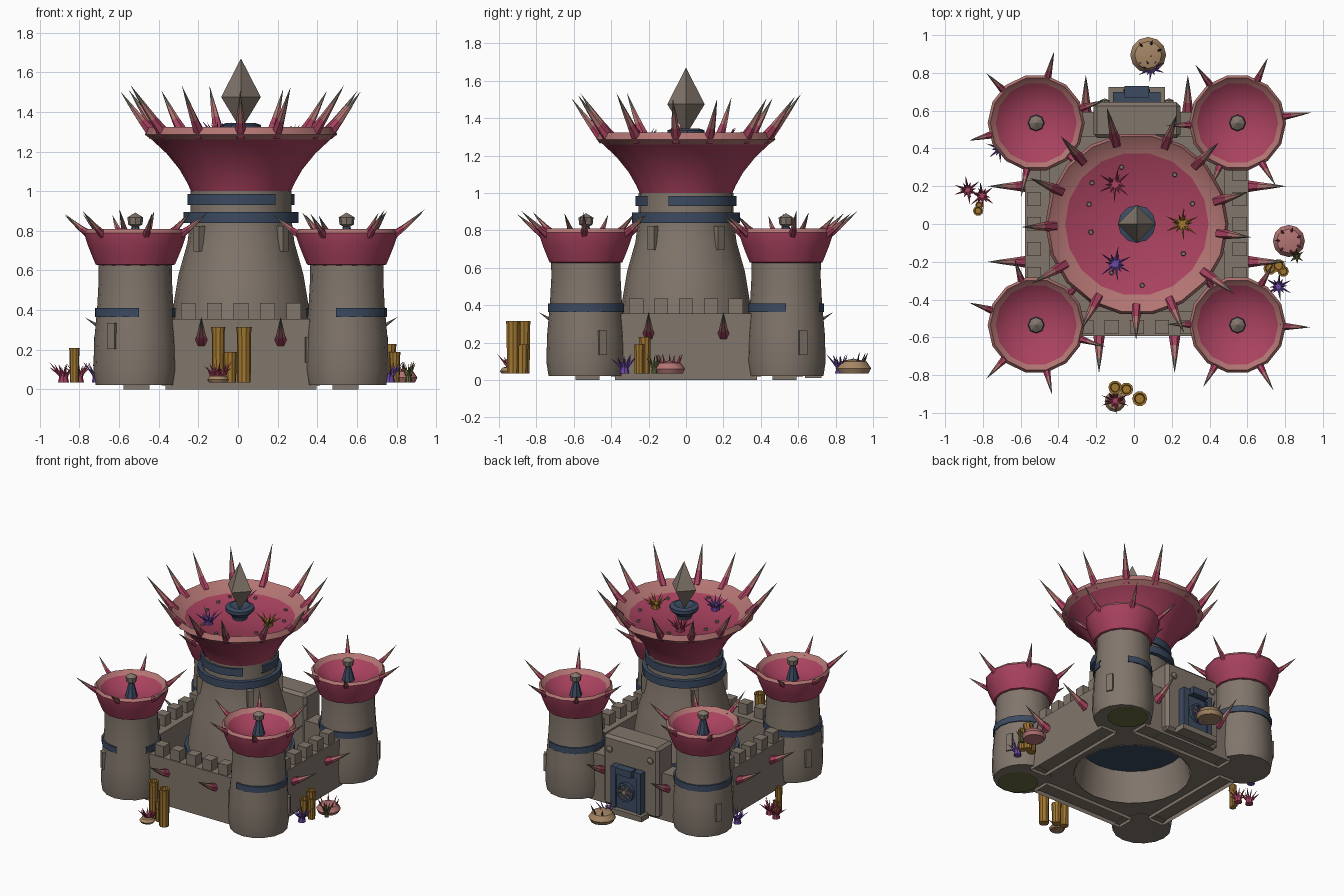
import bpy, bmesh, math, random
from math import cos, sin, radians, pi
from mathutils import Matrix, Vector

random.seed(4)
cube = bpy.data.objects.get("Cube")
if cube:
    bpy.data.objects.remove(cube)

COLOURS = {
    "stone": (0.22, 0.18, 0.147), "navy": (0.045, 0.07, 0.12),
    "pink": (0.40, 0.055, 0.115), "rim_pink": (0.45, 0.178, 0.172),
    "gold": (0.36, 0.185, 0.03), "purple": (0.16, 0.07, 0.40),
    "olive": (0.14, 0.15, 0.05), "sand": (0.38, 0.24, 0.13),
    "charcoal": (0.04, 0.04, 0.05),
}
NAMES = list(COLOURS)
MATS = []
for name, rgb in COLOURS.items():
    m = bpy.data.materials.new(name)
    m.use_nodes = True
    m.diffuse_color = (*rgb, 1)
    m.node_tree.nodes["Principled BSDF"].inputs["Base Color"].default_value = (*rgb, 1)
    MATS.append(m)
CX = 0.015


def at(x, y, z=0.0):
    return Matrix.Translation((x, y, z))


def finish(bm, name, smooth=True):
    """Turn a bmesh into an object that carries only the materials it uses."""
    bmesh.ops.remove_doubles(bm, verts=bm.verts, dist=1e-5)
    used = sorted({f.material_index for f in bm.faces})
    for f in bm.faces:
        f.material_index = used.index(f.material_index)
    mesh = bpy.data.meshes.new(name)
    bm.to_mesh(mesh)
    bm.free()
    for i in used:
        mesh.materials.append(MATS[i])
    ob = bpy.data.objects.new(name, mesh)
    bpy.context.collection.objects.link(ob)
    if smooth:
        bpy.ops.object.select_all(action='DESELECT')
        ob.select_set(True)
        bpy.context.view_layer.objects.active = ob
        bpy.ops.object.shade_smooth_by_angle(angle=radians(35))
    return ob


def lathe(bm, prof, n, mat, mtx=Matrix(), arc=(0, 360), bend=0.0):
    """Revolve (radius, height) points; mat is one name or one per strip."""
    full = arc[1] - arc[0] == 360
    count = n if full else n + 1
    rings = []
    for k, (r, z) in enumerate(prof):
        lift = Vector((0, 0, bend * (k / (len(prof) - 1)) ** 2))
        ring = []
        for i in range(count):
            a = radians(arc[0] + (arc[1] - arc[0]) * i / n)
            ring.append(bm.verts.new(mtx @ Vector((r * cos(a), r * sin(a), z)) + lift))
        rings.append(ring)
    for k in range(len(prof) - 1):
        lo, hi = rings[k], rings[k + 1]
        for i in range(n):
            j = (i + 1) % count
            f = bm.faces.new((lo[i], lo[j], hi[j], hi[i]))
            f.material_index = NAMES.index(mat if isinstance(mat, str) else mat[k])


def box(bm, size, mat, mtx):
    made = bmesh.ops.create_cube(bm, size=1, matrix=mtx @ Matrix.Diagonal((*size, 1)))
    for f in {f for v in made["verts"] for f in v.link_faces}:
        f.material_index = NAMES.index(mat)


def spike(bm, base, tip, r, mats, n=6, bend=0.0):
    base, tip = Vector(base), Vector(tip) - Vector((0, 0, bend))
    d = tip - base
    mtx = Matrix.Translation(base) @ d.to_track_quat('Z', 'Y').to_matrix().to_4x4()
    L = d.length
    lathe(bm, [(0, 0), (r, 0), (r * 0.65, L * 0.35), (r * 0.38, L * 0.65), (0, L)],
          n, [mats[0], *mats], mtx, bend=bend)


def ring_spikes(bm, x, y, count, phase, r0, z0, r1, z1, thick, mats, bend=0.03):
    for i in range(count):
        a = radians(phase + 360 * i / count + random.uniform(-4, 4))
        k = random.uniform(-0.02, 0.02)
        spike(bm, (x + r0 * cos(a), y + r0 * sin(a), z0),
              (x + (r1 + k) * cos(a), y + (r1 + k) * sin(a), z1 + k), thick, mats, bend=bend)


def band(bm, r, z0, z1, n, mtx, arc=(0, 360)):
    lathe(bm, [(r - 0.03, z0), (r, z0), (r, z1), (r - 0.03, z1), (r - 0.03, z0)],
          n, "navy", mtx, arc)


def slit(bm, x, y, r, angle, z, h=0.13):
    box(bm, (0.04, 0.045, h), "stone",
        at(x, y, z) @ Matrix.Rotation(radians(angle), 4, 'Z') @ at(r, 0))


SPIKE = ("pink", "rim_pink", "stone")

# Central keep: flared tower, bands and arrow slits
bm = bmesh.new()
lathe(bm, [(0.4, 0.02), (0.37, 0.2), (0.345, 0.4), (0.315, 0.58), (0.27, 0.74),
           (0.255, 0.86), (0.255, 1.0)], 20, "stone", at(CX, 0))
for a in (40, 140, 220, 320):
    slit(bm, CX, 0, 0.275, a, 0.76)
finish(bm, "keep_tower")
bm = bmesh.new()
lathe(bm, [(0, 0.25), (0.355, 0.25)], 20, "navy", at(CX, 0))
finish(bm, "keep_inner_ceiling")
bm = bmesh.new()
band(bm, 0.27, 0.93, 0.985, 18, at(CX, 0), (-20, 310))
band(bm, 0.29, 0.84, 0.895, 20, at(CX, 0))
band(bm, 0.38, 0.25, 0.3, 20, at(CX, 0))
finish(bm, "keep_bands")

# Keep bowl with rim spikes
bm = bmesh.new()
lathe(bm, [(0, 0.995), (0.25, 0.995), (0.27, 1.04), (0.31, 1.11), (0.375, 1.19), (0.45, 1.26),
           (0.485, 1.285), (0.47, 1.325), (0.38, 1.26), (0, 1.245)], 18,
      ["pink"] * 5 + ["rim_pink"] * 3 + ["pink"], at(CX, 0))
finish(bm, "keep_bowl")
bm = bmesh.new()
ring_spikes(bm, CX, 0, 13, 18, 0.44, 1.28, 0.625, 1.52, 0.032, SPIKE, 0.04)
finish(bm, "keep_bowl_spikes")

# Crystal and its holder
bm = bmesh.new()
lathe(bm, [(0, 1.31), (0.1, 1.475), (0, 1.67)], 4, "stone", at(CX, 0))
finish(bm, "crystal", smooth=False)
bm = bmesh.new()
lathe(bm, [(0.05, 1.24), (0.055, 1.27), (0.1, 1.31), (0.1, 1.335), (0.07, 1.345), (0, 1.32)],
      12, "navy", at(CX, 0))
finish(bm, "crystal_holder")

# Corner towers: signs, spike phase and start angle of the broken band
for sx, sy, phase, start in ((-1, 1, 75, -35), (1, 1, 5, 60), (1, -1, 0, -105), (-1, -1, 45, -25)):
    x, y = CX + sx * 0.533, sy * 0.535
    tag = ("back_" if sy > 0 else "front_") + ("left_" if sx > 0 else "right_")
    bm = bmesh.new()
    lathe(bm, [(0.2, 0.022), (0.212, 0.1), (0.207, 0.25), (0.192, 0.42),
               (0.185, 0.55), (0.186, 0.635)], 16, "stone", at(x, y))
    lathe(bm, [(0.2, 0.022), (0, 0.022)], 16, "stone", at(x, y))
    if sx > 0:
        lathe(bm, [(0.14, 0.016), (0, 0.016)], 12, "olive", at(x, y + sy * 0.05))
    slit(bm, x, y, 0.197, -125 if sx < 0 else -165, 0.27 if sx < 0 else 0.2)
    slit(bm, x, y, 0.2, 25 if sx > 0 else 155, 0.2)
    finish(bm, tag + "tower")
    bm = bmesh.new()
    band(bm, 0.204, 0.365, 0.41, 14, at(x, y), (start, start + 300))
    finish(bm, tag + "tower_band")
    bm = bmesh.new()
    lathe(bm, [(0.18, 0.625), (0.2, 0.63), (0.217, 0.67), (0.237, 0.72), (0.252, 0.765), (0.257, 0.79),
               (0.243, 0.81), (0.215, 0.78), (0.12, 0.725), (0, 0.715)], 14,
          ["pink"] * 5 + ["rim_pink"] * 2 + ["pink"] * 2, at(x, y))
    ring_spikes(bm, x, y, 6, phase, 0.235, 0.775, 0.385, 0.895, 0.022, SPIKE)
    finish(bm, tag + "tower_bowl")
    bm = bmesh.new()
    lathe(bm, [(0.045, 0.715), (0.035, 0.76), (0.014, 0.84)], 8, "navy", at(x, y))
    lathe(bm, [(0, 0.812), (0.036, 0.832), (0.04, 0.868), (0, 0.892)], 8, "stone", at(x, y))
    finish(bm, tag + "tower_finial", smooth=False)

# Curtain walls, open underneath, with merlons and wall spikes
for k, side in enumerate(("left", "back", "right", "front")):
    turn = at(CX, 0) @ Matrix.Rotation(pi / 2 * k, 4, 'Z')
    bm = bmesh.new()
    box(bm, (0.13, 0.76, 0.355), "stone", turn @ at(0.527, 0, 0.1775))
    under = [f for f in bm.faces if f.calc_center_median().z < 0.01]
    bmesh.ops.delete(bm, geom=under, context='FACES_ONLY')
    for i in range(-2, 3):
        if side != "back":
            box(bm, (0.075, 0.075, 0.08), "stone", turn @ at(0.545, i * 0.133, 0.395))
    finish(bm, side + "_wall", smooth=False)
    bm = bmesh.new()
    for s in (-0.2, 0.2):
        s *= 1.35 if side == "back" else 1
        spike(bm, turn @ Vector((0.57, s, 0.235)), turn @ Vector((0.79, s, 0.365)), 0.034, SPIKE, bend=0.06)
    finish(bm, side + "_wall_spikes")

# Courtyard floor sheet with a round opening under the keep
bm = bmesh.new()
rows = []
for square in (False, True):
    row = []
    for i in range(32):
        a = pi * i / 16
        r = 0.585 / max(abs(cos(a)), abs(sin(a))) if square else 0.4
        row.append(bm.verts.new((CX + r * cos(a), r * sin(a), 0.025)))
    rows.append(row)
for i in range(32):
    j = (i + 1) % 32
    bm.faces.new((rows[0][j], rows[0][i], rows[1][i], rows[1][j]))
finish(bm, "courtyard_floor", smooth=False)

# Gatehouse with its round-wheel door
bm = bmesh.new()
box(bm, (0.46, 0.19, 0.53), "stone", at(CX, 0.55, 0.285))
bmesh.ops.bevel(bm, geom=bm.edges[:], offset=0.02, segments=1, affect='EDGES')
for s in (-1, 1):
    lathe(bm, [(0.025, 0), (0.025, 0.015), (0, 0.025)], 8, "stone",
          at(CX + s * 0.17, 0.64, 0.45) @ Matrix.Rotation(-pi / 2, 4, 'X'))
box(bm, (0.3, 0.09, 0.04), "stone", at(CX, 0.68, 0.03))
finish(bm, "gatehouse", smooth=False)
bm = bmesh.new()
for s in (-1, 1):
    box(bm, (0.04, 0.07, 0.3), "navy", at(CX + s * 0.105, 0.665, 0.19))
box(bm, (0.25, 0.07, 0.045), "navy", at(CX, 0.665, 0.335))
box(bm, (0.18, 0.05, 0.28), "navy", at(CX, 0.665, 0.18))
box(bm, (0.13, 0.06, 0.05), "navy", at(CX, 0.7, 0.345))
finish(bm, "gate_door", smooth=False)
bm = bmesh.new()
wheel = at(CX, 0.69, 0.19) @ Matrix.Rotation(-pi / 2, 4, 'X')
lathe(bm, [(0.055, 0), (0.07, 0), (0.07, 0.025), (0.055, 0.025), (0.055, 0)], 14, "navy", wheel)
lathe(bm, [(0.02, 0), (0.02, 0.035), (0, 0.04)], 8, "stone", wheel)
for k in range(3):
    box(bm, (0.12, 0.012, 0.012), "stone", wheel @ Matrix.Rotation(k * pi / 3, 4, 'Z') @ at(0, 0, 0.015))
finish(bm, "gate_wheel", smooth=False)


def anemone(name, x, y, z, mat, r, h=0.09, count=12):
    bm = bmesh.new()
    lathe(bm, [(0, z), (r, z), (r * 0.8, z + h * 0.3), (r, z + h * 0.5), (0, z + h * 0.45)], 8, mat, at(x, y))
    for i in range(count):
        a = 2 * pi * i / count + random.uniform(-0.2, 0.2)
        out = r * (1.6, 2.7)[i % 2]
        spike(bm, (x + r * 0.6 * cos(a), y + r * 0.6 * sin(a), z + h * 0.4),
              (x + out * cos(a), y + out * sin(a), z + h * random.uniform(0.85, 1.2)),
              0.008, (mat, mat, mat), n=4)
    finish(bm, name)


def dome(name, x, y, r, h, mat, thorn, thorns):
    bm = bmesh.new()
    lathe(bm, [(0, 0.035), (r * 0.85, 0.035), (r, 0.035 + h * 0.35), (r * 0.75, 0.035 + h * 0.8),
               (0, 0.035 + h)], 12, mat, at(x, y))
    for i in range(thorns):
        a = i * 0.9 + 0.4
        b = Vector((x + r * 0.6 * cos(a), y + r * 0.6 * sin(a), 0.03 + h * 0.8))
        spike(bm, b, b + Vector((0.025 * cos(a), 0.025 * sin(a), 0.055)), 0.008, (thorn,) * 3, n=4)
    finish(bm, name)


# Bowl garden
for mat, x, y in (("pink", -0.1, 0.21), ("gold", 0.255, 0), ("purple", -0.1, -0.21)):
    anemone("bowl_%s_anemone" % mat, x, y, 1.245, mat, 0.035)
bm = bmesh.new()
for i in range(10):
    a, r = i * 2.4, random.uniform(0.2, 0.34)
    lathe(bm, [(0.018, 1.24), (0.011, 1.27), (0, 1.265)], 6, "stone", at(CX + r * cos(a), r * sin(a)))
finish(bm, "bowl_barnacles")

# Reef growths around the castle
for i, (x, y, r, top) in enumerate(((-0.1, -0.865, 0.036, 0.315), (-0.04, -0.875, 0.036, 0.19),
                                    (0.03, -0.925, 0.04, 0.315), (-0.825, 0.07, 0.027, 0.21),
                                    (-0.82, 0.1, 0.02, 0.12), (0.72, -0.235, 0.035, 0.16),
                                    (0.765, -0.22, 0.035, 0.23), (0.79, -0.25, 0.03, 0.19))):
    bm = bmesh.new()
    lathe(bm, [(0, 0.035), (r * 0.85, 0.035), (r * 0.9, top - 0.03), (r, top), (r * 0.7, top),
               (r * 0.6, top - 0.04), (0, top - 0.04)], 10, "gold", at(x, y))
    finish(bm, "tube_sponge_%d" % (i + 1))
dome("front_rock", -0.1, -0.94, 0.055, 0.04, "sand", "pink", 4)
dome("back_rock", 0.075, 0.895, 0.095, 0.08, "sand", "charcoal", 3)
dome("side_rock", 0.82, -0.09, 0.085, 0.07, "rim_pink", "pink", 7)
for i, (x, y, mat) in enumerate(((-0.1, -0.935, "pink"), (-0.88, 0.18, "pink"), (-0.805, 0.15, "pink"),
                                 (0.09, 0.825, "purple"), (0.765, -0.33, "purple"), (-0.71, 0.4, "purple"),
                                 (0.86, -0.17, "olive"))):
    anemone("anemone_%d" % (i + 1), x, y, 0.035, mat, 0.016 if mat == "olive" else 0.028)
